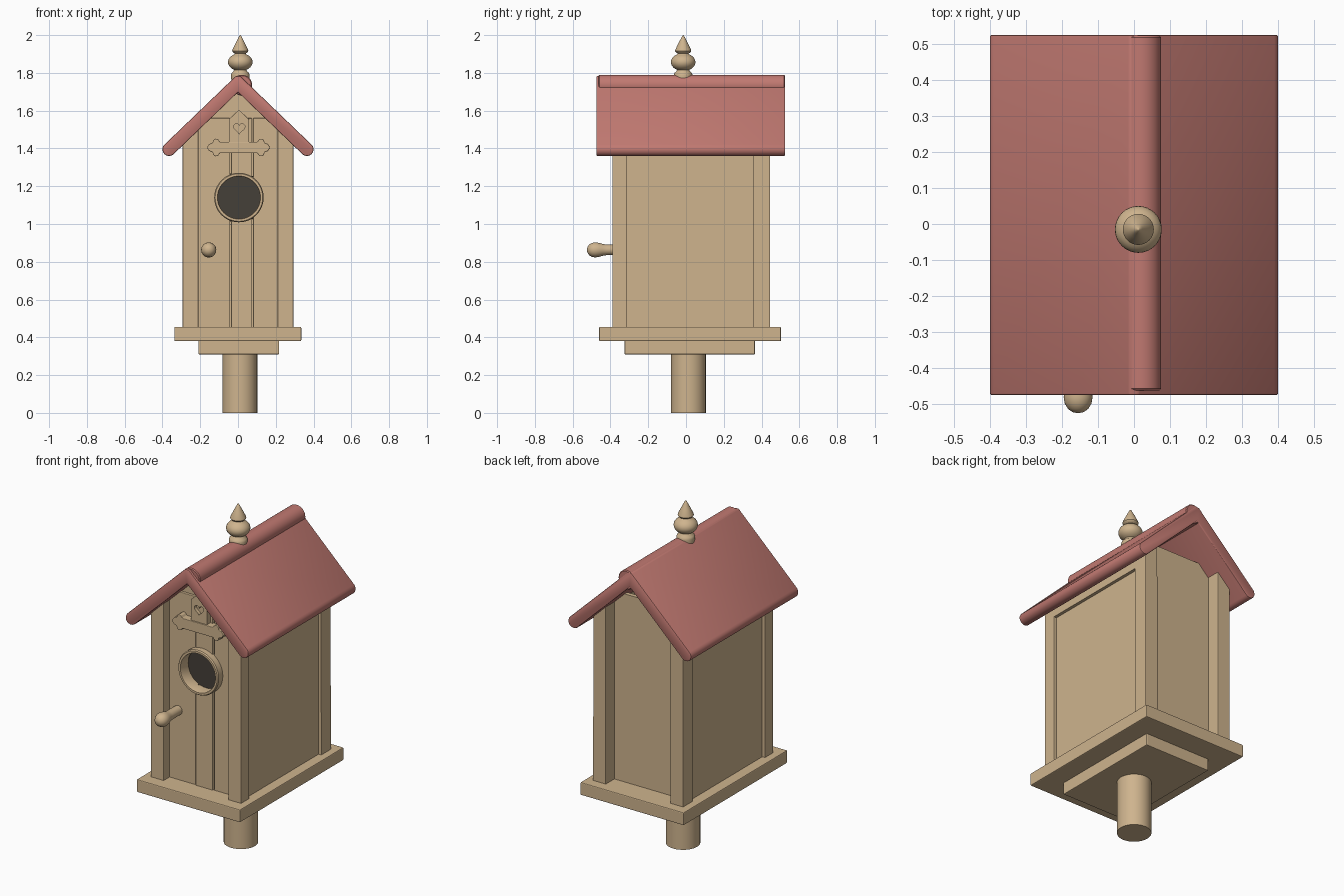
import bpy, bmesh, math
from mathutils import Matrix

if "Cube" in bpy.data.objects:
    bpy.data.objects.remove(bpy.data.objects["Cube"])


def material(name, rgb):
    m = bpy.data.materials.new(name)
    m.diffuse_color = (*rgb, 1)
    m.use_nodes = True
    m.node_tree.nodes["Principled BSDF"].inputs["Base Color"].default_value = m.diffuse_color
    return m


WOOD = material("tan wood", (0.62, 0.455, 0.27))
ROOF = material("faded red roof", (0.53, 0.19, 0.165))
DARK = material("dark hollow", (0.06, 0.05, 0.04))


def finish(name, bm, mat, bevel=0.0, smooth=False):
    bmesh.ops.remove_doubles(bm, verts=bm.verts, dist=1e-5)
    bmesh.ops.recalc_face_normals(bm, faces=bm.faces)
    me = bpy.data.meshes.new(name)
    bm.to_mesh(me)
    bm.free()
    ob = bpy.data.objects.new(name, me)
    bpy.context.collection.objects.link(ob)
    me.materials.append(mat)
    bpy.ops.object.select_all(action='DESELECT')
    ob.select_set(True)
    bpy.context.view_layer.objects.active = ob
    if bevel:
        b = ob.modifiers.new("bevel", 'BEVEL')
        b.width, b.segments, b.limit_method = bevel, 2, 'ANGLE'
        b.angle_limit = math.radians(40)
        bpy.ops.object.modifier_apply(modifier=b.name)
    if smooth:
        bpy.ops.object.shade_smooth_by_angle(angle=math.radians(35))
    return ob


def prism(name, pts, y0, y1, mat=WOOD, bevel=0.0, smooth=False):
    """Extrude an x-z outline from y0 to y1."""
    bm = bmesh.new()
    f = bm.faces.new([bm.verts.new((x, y0, z)) for x, z in pts])
    ext = bmesh.ops.extrude_face_region(bm, geom=[f])
    bmesh.ops.translate(bm, vec=(0, y1 - y0, 0),
                        verts=[v for v in ext["geom"] if isinstance(v, bmesh.types.BMVert)])
    return finish(name, bm, mat, bevel, smooth)


def box(name, x0, x1, y0, y1, z0, z1, bevel=0.0):
    return prism(name, [(x0, z0), (x1, z0), (x1, z1), (x0, z1)], y0, y1, WOOD, bevel)


def lathe(name, prof, loc, mat=WOOD, along_y=False, n=32, closed=False):
    """Revolve (radius, height) points about z, or about y when along_y."""
    bm = bmesh.new()
    rings = [[bm.verts.new((r * math.cos(2 * math.pi * i / n), r * math.sin(2 * math.pi * i / n), h))
              for i in range(n)] for r, h in prof]
    pairs = list(zip(rings, rings[1:])) + ([(rings[-1], rings[0])] if closed else [])
    for a, b in pairs:
        for i in range(n):
            j = (i + 1) % n
            bm.faces.new((a[i], a[j], b[j], b[i]))
    if along_y:
        bmesh.ops.rotate(bm, verts=bm.verts, matrix=Matrix.Rotation(math.radians(-90), 3, 'X'))
    bmesh.ops.translate(bm, verts=bm.verts, vec=loc)
    return finish(name, bm, mat, 0, True)


def cut(ob, cutter):
    bpy.context.view_layer.objects.active = ob
    m = ob.modifiers.new("cut", 'BOOLEAN')
    m.object, m.operation, m.solver = cutter, 'DIFFERENCE', 'EXACT'
    bpy.ops.object.modifier_apply(modifier=m.name)


def under(x, lift=0.03):
    """Height just inside the roof underside."""
    return 1.70 - 0.96 * abs(x) + lift


# Pole and stepped base
lathe("pole", [(0, 0), (0.092, 0), (0.092, 0.33), (0, 0.33)], (0.01, 0.013, 0))
box("lower_plate", -0.21, 0.218, -0.325, 0.365, 0.31, 0.385, 0.004)
box("base_board", -0.337, 0.335, -0.46, 0.503, 0.38, 0.455, 0.005)

# Corner posts, recessed side panels and top rails
for s, side in ((-1, "left"), (1, "right")):
    a, b = s * 0.21, s * 0.293
    for end, y0, y1 in (("front", -0.39, -0.315), ("back", 0.355, 0.445)):
        prism(f"{end}_{side}_post", [(a, 0.45), (b, 0.45), (b, under(b)), (a, under(a))],
              y0, y1, WOOD, 0.003)
    p, q = s * 0.25, s * 0.275
    prism(f"{side}_panel", [(p, 0.45), (q, 0.45), (q, under(q)), (p, under(p))], -0.33, 0.37)
    prism(f"{side}_rail", [(p, 1.37), (b, 1.37), (b, under(b)), (p, under(p))], -0.32, 0.36)


def board_outline(x0, x1, top):
    knee = (1.72 - top) / 0.96
    xs = sorted({x0, x1} | {k for k in (-knee, knee) if x0 < k < x1}, reverse=True)
    return [(x0, 0.45), (x1, 0.45)] + [(x, min(top, under(x, 0.02))) for x in xs]


# Back panel and front planks with the round entrance cut through them
prism("back_panel", board_outline(-0.225, 0.225, 1.56), 0.34, 0.365)
HOLE = (0.005, -0.335, 1.14)
cutter = lathe("hole_cutter", [(0, -0.2), (0.115, -0.2), (0.115, 0.2), (0, 0.2)],
               HOLE, DARK, True, 48)
for i, (x0, x1, y) in enumerate(((-0.225, -0.042, -0.335), (-0.036, 0.074, -0.34),
                                 (0.08, 0.225, -0.335))):
    plank = prism(f"front_plank_{i + 1}", board_outline(x0, x1, 1.56), y, -0.30, WOOD, 0.003)
    cut(plank, cutter)
bpy.data.objects.remove(cutter)
prism("front_gable", [(-0.3, 1.42), (0.3, 1.42), (0, 1.72)], -0.32, -0.295)
box("plank_backing", -0.22, 0.22, -0.302, -0.295, 0.45, 1.0)

# Entrance ring and dark hollow
lathe("entrance_ring", [(0.114, -0.045), (0.126, -0.045), (0.131, -0.038), (0.131, 0.02),
                        (0.112, 0.02), (0.112, -0.04)], HOLE, WOOD, True, 48, True)
lathe("dark_hollow", [(0, 0.03), (0.135, 0.03), (0.135, 0.038), (0, 0.038)], HOLE, DARK, True, 48)

# Perch peg with rounded knob
lathe("perch", [(0, -0.525), (0.015, -0.522), (0.028, -0.513), (0.037, -0.498), (0.04, -0.48),
                (0.037, -0.46), (0.031, -0.44), (0.028, -0.42), (0.027, -0.32), (0, -0.32)],
      (-0.155, 0, 0.863), WOOD, True)

# Plaque with heart cutout above a scrolled crossbar
plaque = prism("heart_plaque", [(-0.048, 1.43), (0.058, 1.43), (0.058, 1.555), (0.005, 1.605),
                                (-0.048, 1.555)], -0.372, -0.33, WOOD, 0.003)
heart = []
for i in range(28):
    t = 2 * math.pi * i / 28 + 0.01
    heart.append((0.007 + 0.0019 * 16 * math.sin(t) ** 3,
                  1.508 + 0.0019 * (13 * math.cos(t) - 5 * math.cos(2 * t)
                                    - 2 * math.cos(3 * t) - math.cos(4 * t))))
cutter = prism("heart_cutter", heart, -0.45, -0.352)
cut(plaque, cutter)
bpy.data.objects.remove(cutter)
half = [(0.1, 1.375), (0.108, 1.362), (0.122, 1.358), (0.134, 1.366), (0.138, 1.381),
        (0.155, 1.386), (0.168, 1.405)]
right = half + [(x, 2.81 - z) for x, z in reversed(half[:-1])]
bar = right + [(-x, z) for x, z in reversed(right)]
prism("crossbar", [(x + 0.003, z) for x, z in bar], -0.38, -0.33, WOOD, 0.003)

# Roof: one chevron outline with rounded eaves
ang = math.atan2(0.35, 0.365)
R, EX, EZ = 0.035, 0.365, 1.395
eave = []
for i in range(11):
    t = math.pi / 2 - ang - math.pi * i / 10
    eave.append((EX + R * math.cos(t), EZ + R * math.sin(t)))
outline = ([(0.012, 1.783)] + eave + [(0, 1.698)]
           + [(-x, z) for x, z in reversed(eave)] + [(-0.012, 1.783)])
prism("roof", outline, -0.475, 0.525, ROOF, 0.006, True)

# Rolled ridge cap, set slightly toward the right slope
lathe("ridge_cap", [(0, -0.462), (0.05, -0.462), (0.055, -0.457), (0.055, 0.518),
                    (0.05, 0.523), (0, 0.523)], (0.02, 0, 1.735), ROOF, True)

# Turned finial
ball = [(0.065 * math.cos(t), 1.857 + 0.047 * math.sin(t))
        for t in (math.radians(-60 + 12 * i) for i in range(11))]
lathe("finial", [(0, 1.75), (0.046, 1.75), (0.05, 1.788), (0.046, 1.8), (0.036, 1.808)] + ball
      + [(0.028, 1.903), (0.038, 1.908), (0.043, 1.916), (0.041, 1.924), (0.026, 1.955),
         (0.012, 1.982), (0.004, 1.997), (0, 2.0)], (0.012, -0.015, 0))
